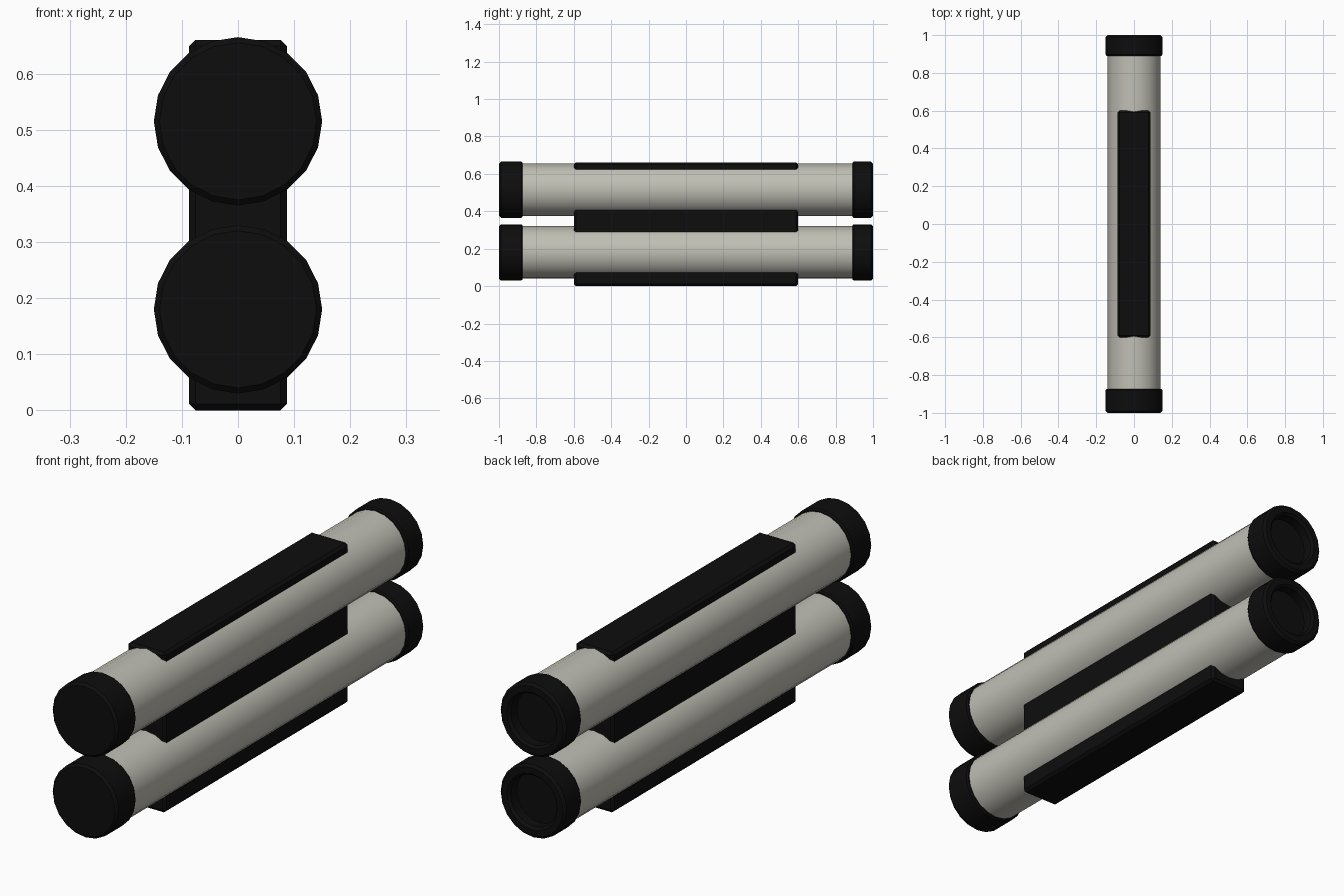
import bpy
import bmesh
from math import cos, sin, tau, radians

if "Cube" in bpy.data.objects:
    bpy.data.objects.remove(bpy.data.objects["Cube"], do_unlink=True)

SIDES = 20


def material(name, color):
    mat = bpy.data.materials.new(name)
    mat.use_nodes = True
    mat.diffuse_color = color
    mat.node_tree.nodes["Principled BSDF"].inputs["Base Color"].default_value = color
    return mat


black = material("matte black", (0.004, 0.004, 0.004, 1))
grey = material("warm light grey", (0.53, 0.52, 0.46, 1))


def finish(bm, name, mat):
    bmesh.ops.recalc_face_normals(bm, faces=bm.faces)
    mesh = bpy.data.meshes.new(name)
    bm.to_mesh(mesh)
    bm.free()
    mesh.materials.append(mat)
    obj = bpy.data.objects.new(name, mesh)
    bpy.context.collection.objects.link(obj)
    bpy.ops.object.select_all(action='DESELECT')
    obj.select_set(True)
    bpy.context.view_layer.objects.active = obj
    bpy.ops.object.shade_smooth_by_angle(angle=radians(30))
    return obj


def lathe(name, profile, z, mat):
    """Turn (radius, y) points around a lengthwise axis at height z, with closed ends."""
    bm = bmesh.new()
    rings = []
    for r, y in profile:
        angles = [tau * i / SIDES for i in range(SIDES)]
        rings.append([bm.verts.new((r * cos(a), y, z + r * sin(a))) for a in angles])
    for a, b in zip(rings, rings[1:]):
        for i in range(SIDES):
            j = (i + 1) % SIDES
            bm.faces.new((a[i], a[j], b[j], b[i]))
    bm.faces.new(rings[0])
    bm.faces.new(rings[-1])
    return finish(bm, name, mat)


# Two stacked tubes, each with a solid front cap and a hollowed rear cap
for label, z in (("lower", 0.18), ("upper", 0.515)):
    lathe(label + "_tube", [(0.14, -0.9), (0.14, 0.92)], z, grey)
    lathe(label + "_front_cap",
          [(0.14, -1), (0.15, -0.99), (0.15, -0.88), (0.145, -0.873)], z, black)
    lathe(label + "_rear_cap",
          [(0.145, 0.89), (0.15, 0.897), (0.15, 0.99), (0.14, 1),
           (0.115, 1), (0.105, 0.99), (0.105, 0.95)], z, black)

# Chamfered spine running through both tubes
bm = bmesh.new()
bmesh.ops.create_cube(bm, size=1)
bmesh.ops.scale(bm, vec=(0.174, 1.2, 0.66), verts=bm.verts)
bmesh.ops.translate(bm, vec=(0, 0, 0.33), verts=bm.verts)
bmesh.ops.bevel(bm, geom=bm.edges[:], offset=0.011, segments=1, affect='EDGES')
finish(bm, "mounting_spine", black)
